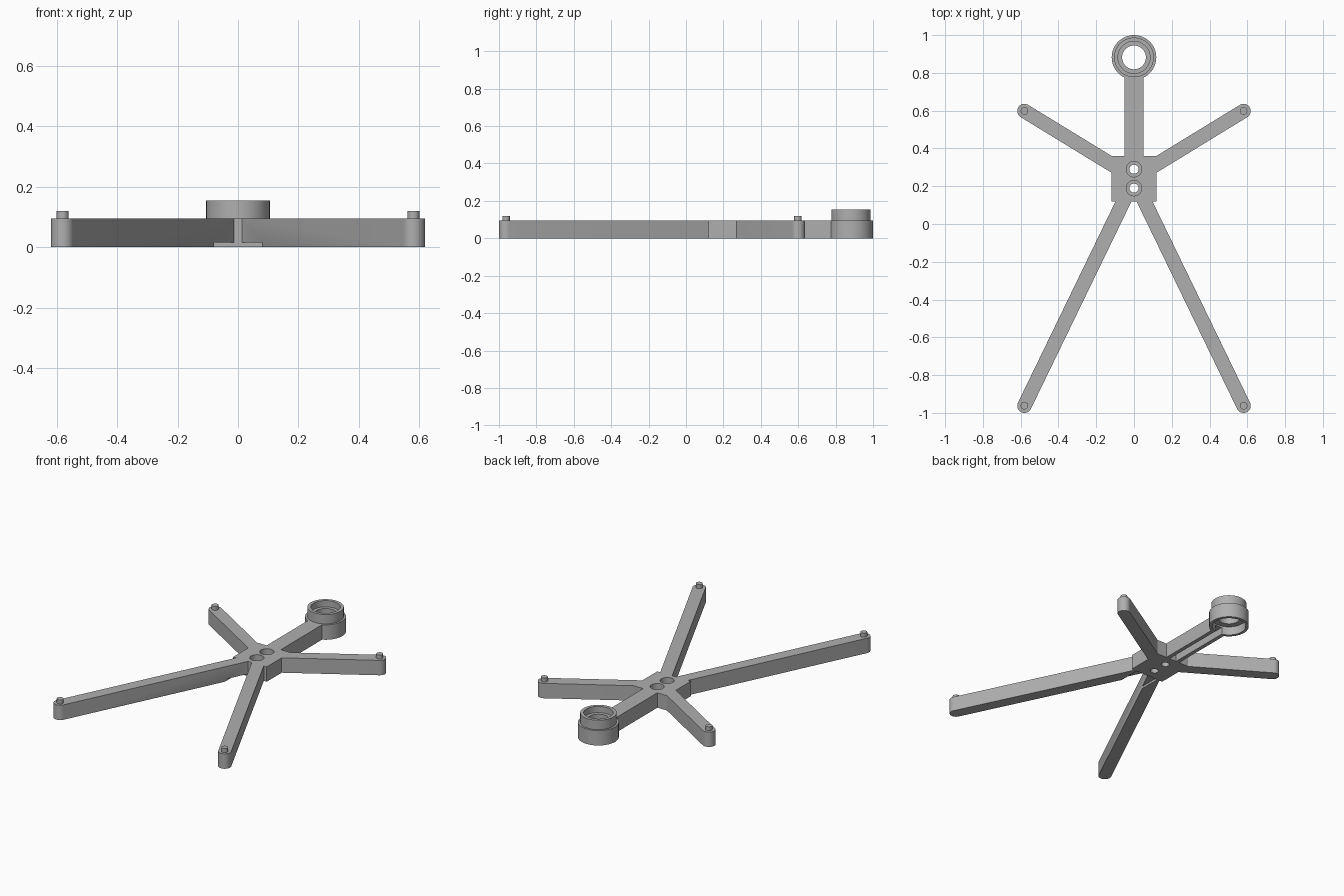
import bpy, bmesh, math
from mathutils import Vector

if "Cube" in bpy.data.objects:
    bpy.data.objects.remove(bpy.data.objects["Cube"])

H = 0.095          # frame thickness
R = 0.038          # half width of arms
RING_Y = 0.882

grey = bpy.data.materials.new("plain grey")
grey.diffuse_color = (0.43, 0.43, 0.43, 1)
grey.use_nodes = True
grey.node_tree.nodes["Principled BSDF"].inputs["Base Color"].default_value = grey.diffuse_color


def prism(name, pts, z0, z1):
    """Extrude a counter-clockwise plan outline from z0 to z1."""
    bm = bmesh.new()
    face = bm.faces.new([bm.verts.new((x, y, z0)) for x, y in pts])
    ext = bmesh.ops.extrude_face_region(bm, geom=[face])
    moved = [v for v in ext["geom"] if isinstance(v, bmesh.types.BMVert)]
    bmesh.ops.translate(bm, verts=moved, vec=(0, 0, z1 - z0))
    bmesh.ops.recalc_face_normals(bm, faces=bm.faces)
    mesh = bpy.data.meshes.new(name)
    bm.to_mesh(mesh)
    bm.free()
    mesh.materials.append(grey)
    ob = bpy.data.objects.new(name, mesh)
    bpy.context.collection.objects.link(ob)
    return ob


def box(name, x0, x1, y0, y1, z0, z1):
    return prism(name, [(x0, y0), (x1, y0), (x1, y1), (x0, y1)], z0, z1)


def disc(name, x, y, r, z0, z1, n=48):
    pts = [(x + r * math.cos(2 * math.pi * i / n),
            y + r * math.sin(2 * math.pi * i / n)) for i in range(n)]
    return prism(name, pts, z0, z1)


def arm(name, start, end):
    """Straight bar with a rounded outer end."""
    s, e = Vector(start), Vector(end)
    d = (e - s).normalized()
    a = math.atan2(d.y, d.x)
    side = Vector((-d.y, d.x)) * R
    pts = [s + side, s - side]
    for i in range(17):
        t = a - math.pi / 2 + math.pi * i / 16
        pts.append(e + Vector((math.cos(t), math.sin(t))) * R)
    return prism(name, [tuple(p) for p in pts], 0, H)


def boolean(target, tools, op):
    for t in tools:
        m = target.modifiers.new(op, "BOOLEAN")
        m.object, m.operation, m.solver = t, op, "EXACT"
        bpy.context.view_layer.objects.active = target
        bpy.ops.object.modifier_apply(modifier=m.name)
        bpy.data.objects.remove(t, do_unlink=True)


# Hub, stem, arms and legs joined into one frame
frame = box("frame", -0.118, 0.118, 0.12, 0.36, 0, H)
parts = [box("stem", -0.05, 0.05, 0.3, RING_Y, 0, H)]
for s in (-1, 1):
    parts.append(arm("rear_arm", (s * 0.06, 0.28), (s * 0.58, 0.598)))
    parts.append(arm("front_leg", (s * 0.036, 0.16), (s * 0.58, -0.962)))
parts.append(disc("ring_base", 0, RING_Y, 0.118, 0, H, 64))
boolean(frame, parts, "UNION")

# Ring collar and locating pegs
raised = [disc("collar", 0, RING_Y, 0.105, 0.07, 0.155, 64)]
for s in (-1, 1):
    for y in (0.598, -0.962):
        raised.append(disc("peg", s * 0.58, y, 0.02, 0.06, 0.12, 24))
boolean(frame, raised, "UNION")

# Ring bores, stepped screw holes, stem channel and shallow slot under the legs
cuts = [disc("ring_bore", 0, RING_Y, 0.063, -0.1, 0.3, 64),
        disc("top_recess", 0, RING_Y, 0.085, 0.115, 0.3, 64),
        disc("bottom_recess", 0, RING_Y, 0.1, -0.1, 0.055, 64),
        box("stem_channel", -0.025, 0.025, 0.36, RING_Y, -0.1, 0.045),
        box("leg_slot", -0.08, 0.08, -0.2, 0.12, -0.1, 0.015)]
for y in (0.19, 0.29):
    cuts.append(disc("screw_hole", 0, y, 0.024, -0.1, 0.3, 32))
    cuts.append(disc("screw_recess", 0, y, 0.041, 0.045, 0.3, 32))
boolean(frame, cuts, "DIFFERENCE")

# Smooth curved walls, keep hard edges
bpy.ops.object.select_all(action="DESELECT")
frame.select_set(True)
bpy.context.view_layer.objects.active = frame
bpy.ops.object.shade_smooth_by_angle(angle=math.radians(30))
